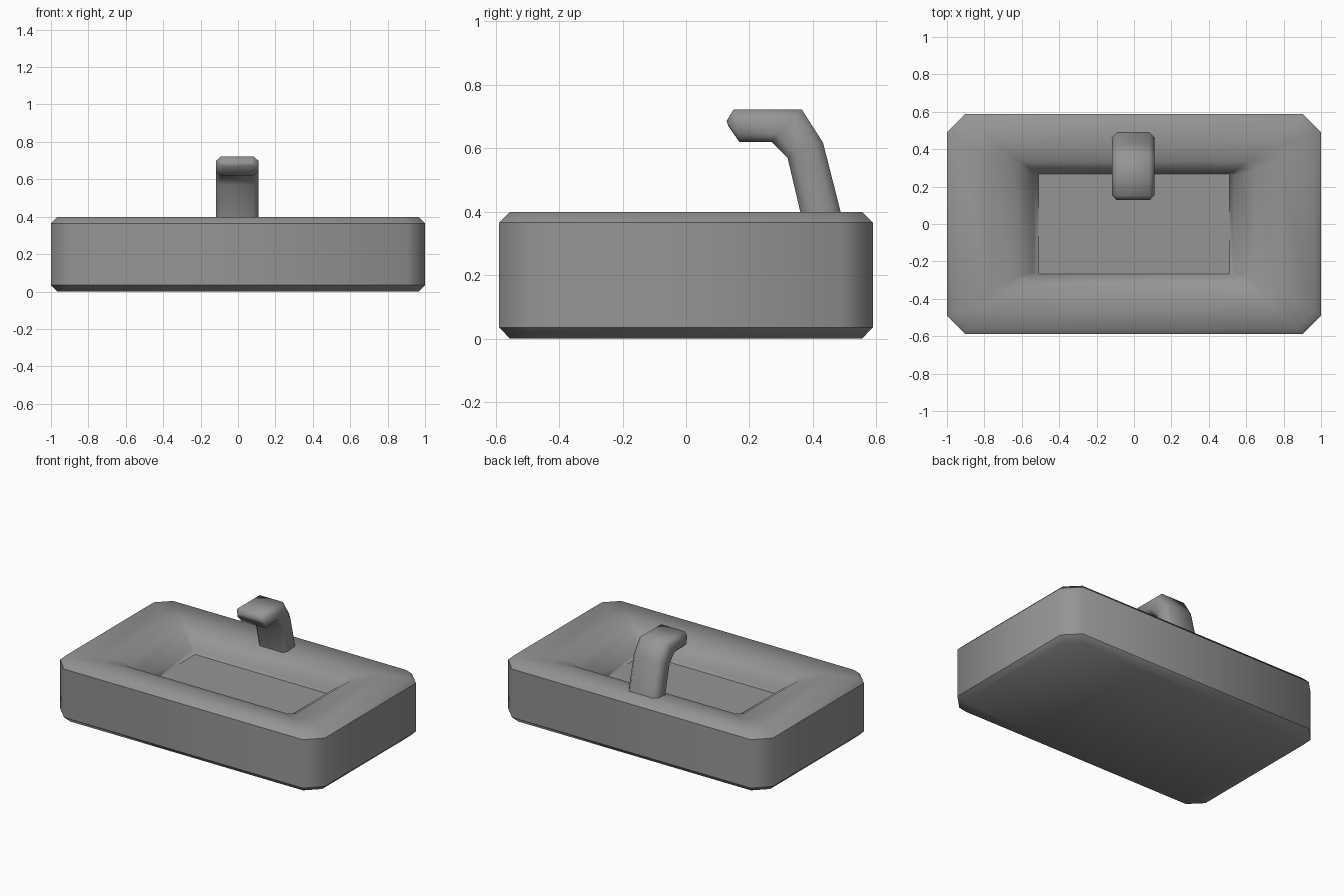
import bpy, bmesh

if "Cube" in bpy.data.objects:
    bpy.data.objects.remove(bpy.data.objects["Cube"])

# Dark grey shared by both parts
grey = bpy.data.materials.new("dark_grey")
grey.diffuse_color = (0.3, 0.3, 0.3, 1)
grey.use_nodes = True
grey.node_tree.nodes["Principled BSDF"].inputs["Base Color"].default_value = grey.diffuse_color


def octagon(hx, hy, c, z):
    """Rectangle outline with chamfered corners, counter-clockwise."""
    return [(hx, -hy + c, z), (hx, hy - c, z), (hx - c, hy, z), (-hx + c, hy, z),
            (-hx, hy - c, z), (-hx, -hy + c, z), (-hx + c, -hy, z), (hx - c, -hy, z)]


def loft(name, rings, sharp=()):
    """Skin a stack of closed rings, cap both ends, smooth all but the sharp rings."""
    bm = bmesh.new()
    loops = [[bm.verts.new(p) for p in ring] for ring in rings]
    n = len(loops[0])
    for a, b in zip(loops, loops[1:]):
        for i in range(n):
            j = (i + 1) % n
            bm.faces.new((a[i], a[j], b[j], b[i]))
    bm.faces.new(loops[0][::-1])
    bm.faces.new(loops[-1])
    for f in bm.faces:
        f.smooth = True
    for k in sharp:
        for i in range(n):
            bm.edges.get((loops[k][i], loops[k][(i + 1) % n])).smooth = False
    bmesh.ops.remove_doubles(bm, verts=bm.verts, dist=0.0005)
    bmesh.ops.recalc_face_normals(bm, faces=bm.faces)
    mesh = bpy.data.meshes.new(name)
    bm.to_mesh(mesh)
    bm.free()
    mesh.materials.append(grey)
    obj = bpy.data.objects.new(name, mesh)
    bpy.context.collection.objects.link(obj)
    return obj


# Basin: outer walls with bevelled edges, then rim rolling down to the floor
basin_rings = [octagon(*r) for r in [
    (0.965, 0.555, 0.085, 0.0),
    (1.0, 0.589, 0.098, 0.035),
    (1.0, 0.589, 0.098, 0.365),
    (0.965, 0.555, 0.085, 0.399),
    (0.77, 0.41, 0.06, 0.388),
    (0.65, 0.335, 0.04, 0.367),
    (0.568, 0.29, 0.02, 0.312),
    (0.535, 0.274, 0.01, 0.265),
    (0.51, 0.266, 0.0, 0.243),
]]
loft("basin", basin_rings, sharp=(1, 2, 8))


# Tap: flat octagonal section swept along a bent spout
def section(bottom, top, w=1.0):
    pts = [(0.087, 0), (0.113, 0.22), (0.113, 0.78), (0.087, 1),
           (-0.087, 1), (-0.113, 0.78), (-0.113, 0.22), (-0.087, 0)]
    return [(x * w - 0.004, bottom[0] + (top[0] - bottom[0]) * f,
             bottom[1] + (top[1] - bottom[1]) * f) for x, f in pts]


tap_rings = [
    section((0.372, 0.35), (0.5, 0.35)),
    section((0.32, 0.57), (0.432, 0.617)),
    section((0.27, 0.62), (0.365, 0.722)),
    section((0.168, 0.62), (0.15, 0.722)),
    section((0.133, 0.670), (0.128, 0.686), 0.8),
]
loft("tap", tap_rings, sharp=(0,))
